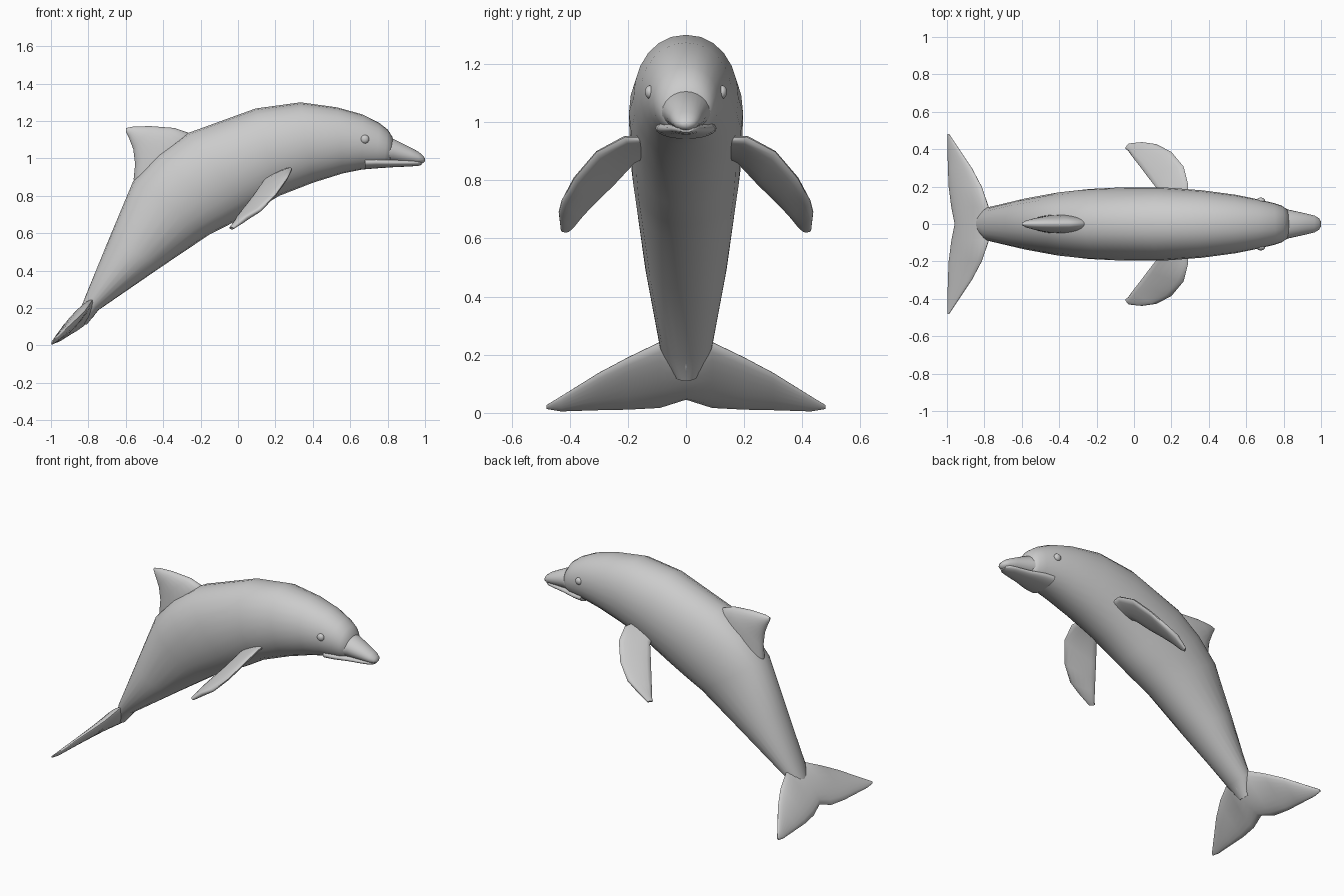
import bpy, bmesh, math
from mathutils import Vector as V


def ring(p, q, w, n=24, power=1.0):
    """Elliptical section spanning p to q, with half-thickness vector w."""
    p, q, w = V(p), V(q), V(w)
    mid, half = (p + q) / 2, (p - q) / 2
    pts = []
    for i in range(n):
        a = 2 * math.pi * i / n
        c, s = math.cos(a), math.sin(a)
        pts.append(mid + half * c + w * math.copysign(abs(s) ** power, s))
    return pts


def loft(name, rings, angle=45, mirror=False):
    """Skin a list of equal rings and cap both ends."""
    bm = bmesh.new()
    loops = [[bm.verts.new(p) for p in r] for r in rings]
    n = len(loops[0])
    for a, b in zip(loops, loops[1:]):
        for i in range(n):
            j = (i + 1) % n
            bm.faces.new((a[i], a[j], b[j], b[i]))
    bm.faces.new(loops[0])
    bm.faces.new(loops[-1])
    bmesh.ops.recalc_face_normals(bm, faces=bm.faces)
    me = bpy.data.meshes.new(name)
    bm.to_mesh(me)
    bm.free()
    ob = bpy.data.objects.new(name, me)
    bpy.context.collection.objects.link(ob)
    if mirror:
        m = ob.modifiers.new("Mirror", 'MIRROR')
        m.use_axis = (False, True, False)
    smooth(ob, angle)
    return ob


def smooth(ob, angle):
    bpy.ops.object.select_all(action='DESELECT')
    ob.select_set(True)
    bpy.context.view_layer.objects.active = ob
    bpy.ops.object.shade_smooth_by_angle(angle=math.radians(angle))


def side_sections(rows, power=1.0):
    """Rows of (x, z) first edge, (x, z) second edge, half width in y."""
    return [ring((a, 0, b), (c, 0, d), (0, w, 0), 24, power)
            for a, b, c, d, w in rows]


# Body: back point, belly point, half width
loft("body", side_sections([
    (-.86, .15, -.81, .11, .04),
    (-.815, .265, -.745, .19, .09),
    (-.69, .57, -.41, .42, .140),
    (-.56, .88, -.15, .595, .174),
    (-.43, 1.02, -.05, .645, .187),
    (-.27, 1.135, .07, .71, .194),
    (.094, 1.267, .22, .80, .196),
    (.334, 1.30, .40, .87, .180),
    (.53, 1.273, .56, .92, .156),
    (.666, 1.235, .66, .94, .132),
    (.755, 1.19, .74, .95, .112),
    (.80, 1.155, .78, .955, .098),
    (.826, 1.115, .81, .965, .078),
    (.832, 1.08, .825, 1.0, .04)], .93), 60)

# Beak: upper and lower jaw meeting in a mouth crease
loft("upper_jaw", side_sections([
    (.68, 1.09, .68, .98, .112),
    (.74, 1.105, .74, .975, .108),
    (.83, 1.105, .83, .972, .076),
    (.92, 1.06, .92, .970, .056),
    (.965, 1.036, .965, .969, .045),
    (.99, 1.015, .99, .975, .03),
    (1.0, 1.0, 1.0, .985, .012)]), 60)
loft("lower_jaw", side_sections([
    (.68, 1.015, .68, .942, .105),
    (.74, 1.01, .74, .947, .099),
    (.83, 1.0, .83, .953, .071),
    (.92, .996, .92, .957, .052),
    (.96, .993, .96, .960, .041),
    (.98, .988, .98, .965, .025)]), 60)

# Dorsal fin: leading edge, trailing edge, half thickness
loft("dorsal_fin", side_sections([
    (-.25, 1.10, -.55, .84, .05),
    (-.265, 1.137, -.558, .89, .05),
    (-.34, 1.163, -.55, .97, .045),
    (-.47, 1.173, -.56, 1.05, .033),
    (-.56, 1.170, -.585, 1.115, .02),
    (-.598, 1.163, -.60, 1.145, .006)]), 50)

# Flippers: outer edge, inner edge
edges = [((.28, .12, .945), (.15, .11, .90)),
         ((.29, .21, .948), (.13, .18, .862)),
         ((.265, .307, .897), (.075, .25, .785)),
         ((.20, .385, .805), (.03, .31, .728)),
         ((.12, .427, .725), (-.005, .355, .682)),
         ((.05, .436, .685), (-.03, .39, .640)),
         ((-.025, .43, .627), (-.045, .402, .627))]
normal = (V(edges[1][0]) - V(edges[4][1])).cross(
    V(edges[3][0]) - V(edges[3][1])).normalized()
loft("flippers",
     [ring(o, i, normal * (.017 if k < 6 else .008), 16, .6)
      for k, (o, i) in enumerate(edges)], 50, mirror=True)

# Tail fluke: y, leading (x, z), trailing (x, z), half thickness
half = [(0, -.75, .215, -.955, .05, .04),
        (.09, -.778, .243, -.975, .018, .03),
        (.20, -.815, .19, -.99, .012, .024),
        (.30, -.868, .137, -.994, .010, .018),
        (.43, -.955, .056, -.997, .006, .010),
        (.48, -.988, .026, -.997, .014, .004)]
rows = [(-r[0],) + r[1:] for r in reversed(half[1:])] + half
thick = V((-1, 0, 1)).normalized()
loft("tail_fluke", [ring((a, y, b), (c, y, d), thick * t, 20)
                    for y, a, b, c, d, t in rows], 50)

# Eyes
for side, label in ((-1, "right"), (1, "left")):
    bpy.ops.mesh.primitive_uv_sphere_add(
        segments=20, ring_count=12, radius=.023,
        location=(.678, side * .124, 1.103))
    eye = bpy.context.object
    eye.name = "eye_" + label
    eye.scale = (1, .75, 1)
    smooth(eye, 60)
